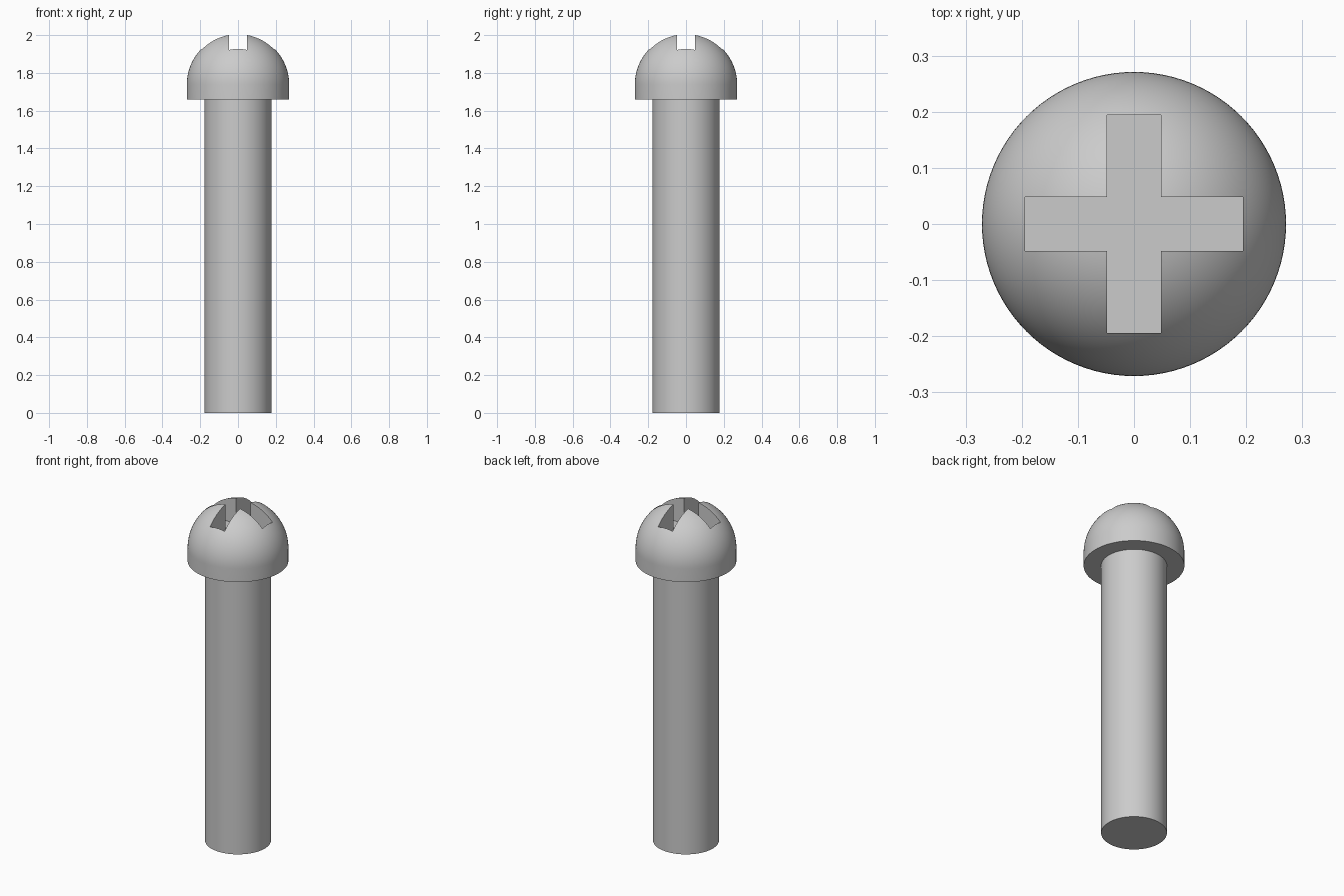
import bpy, bmesh, math

cube = bpy.data.objects.get("Cube")
if cube:
    bpy.data.objects.remove(cube, do_unlink=True)

SEGMENTS = 96
SHAFT_R, HEAD_R = 0.177, 0.271
HEAD_BASE, DOME_Z = 1.66, 1.738
SLOT_HALF, SLOT_REACH, SLOT_FLOOR = 0.048, 0.194, 1.85

steel = bpy.data.materials.new("grey_steel")
steel.use_nodes = True
grey = (0.6, 0.6, 0.6, 1)
steel.diffuse_color = grey
steel.node_tree.nodes["Principled BSDF"].inputs["Base Color"].default_value = grey


def make_object(name, bm):
    bmesh.ops.recalc_face_normals(bm, faces=bm.faces)
    mesh = bpy.data.meshes.new(name)
    bm.to_mesh(mesh)
    bm.free()
    mesh.materials.append(steel)
    obj = bpy.data.objects.new(name, mesh)
    bpy.context.collection.objects.link(obj)
    return obj


def lathe(name, profile):
    """Spin an (r, z) profile about the z axis."""
    bm = bmesh.new()
    verts = [bm.verts.new((r, 0, z)) for r, z in profile]
    edges = [bm.edges.new(pair) for pair in zip(verts, verts[1:])]
    bmesh.ops.spin(bm, geom=verts + edges, cent=(0, 0, 0), axis=(0, 0, 1),
                   angle=math.tau, steps=SEGMENTS, use_duplicate=False)
    bmesh.ops.remove_doubles(bm, verts=bm.verts, dist=1e-5)
    return make_object(name, bm)


# Shaft and domed head in one turned profile
profile = [(0, 0), (SHAFT_R, 0), (SHAFT_R, HEAD_BASE), (HEAD_R, HEAD_BASE)]
rings = 32
for i in range(rings):
    a = math.pi / 2 * i / rings
    profile.append((HEAD_R * math.cos(a), DOME_Z + HEAD_R * math.sin(a)))
profile.append((0, DOME_Z + HEAD_R))
screw = lathe("screw", profile)

# Cross-shaped cutter for the drive recess
bm = bmesh.new()
w, r = SLOT_HALF, SLOT_REACH
outline = []
for k in range(4):
    c, s = round(math.cos(k * math.pi / 2)), round(math.sin(k * math.pi / 2))
    for x, y in ((r, -w), (r, w), (w, w)):
        outline.append(bm.verts.new((c * x - s * y, s * x + c * y, SLOT_FLOOR)))
floor = bm.faces.new(outline)
top = bmesh.ops.extrude_face_region(bm, geom=[floor])["geom"]
bmesh.ops.translate(bm, vec=(0, 0, 0.3),
                    verts=[g for g in top if isinstance(g, bmesh.types.BMVert)])
cutter = make_object("cross_slot_cutter", bm)

# Cut the recess, then remove the cutter
cut = screw.modifiers.new("cross_slot", "BOOLEAN")
cut.operation = "DIFFERENCE"
cut.solver = "EXACT"
cut.object = cutter
bpy.context.view_layer.objects.active = screw
bpy.ops.object.select_all(action="DESELECT")
screw.select_set(True)
bpy.ops.object.modifier_apply(modifier=cut.name)
bpy.data.objects.remove(cutter, do_unlink=True)

bpy.ops.object.shade_smooth_by_angle(angle=math.radians(30))
